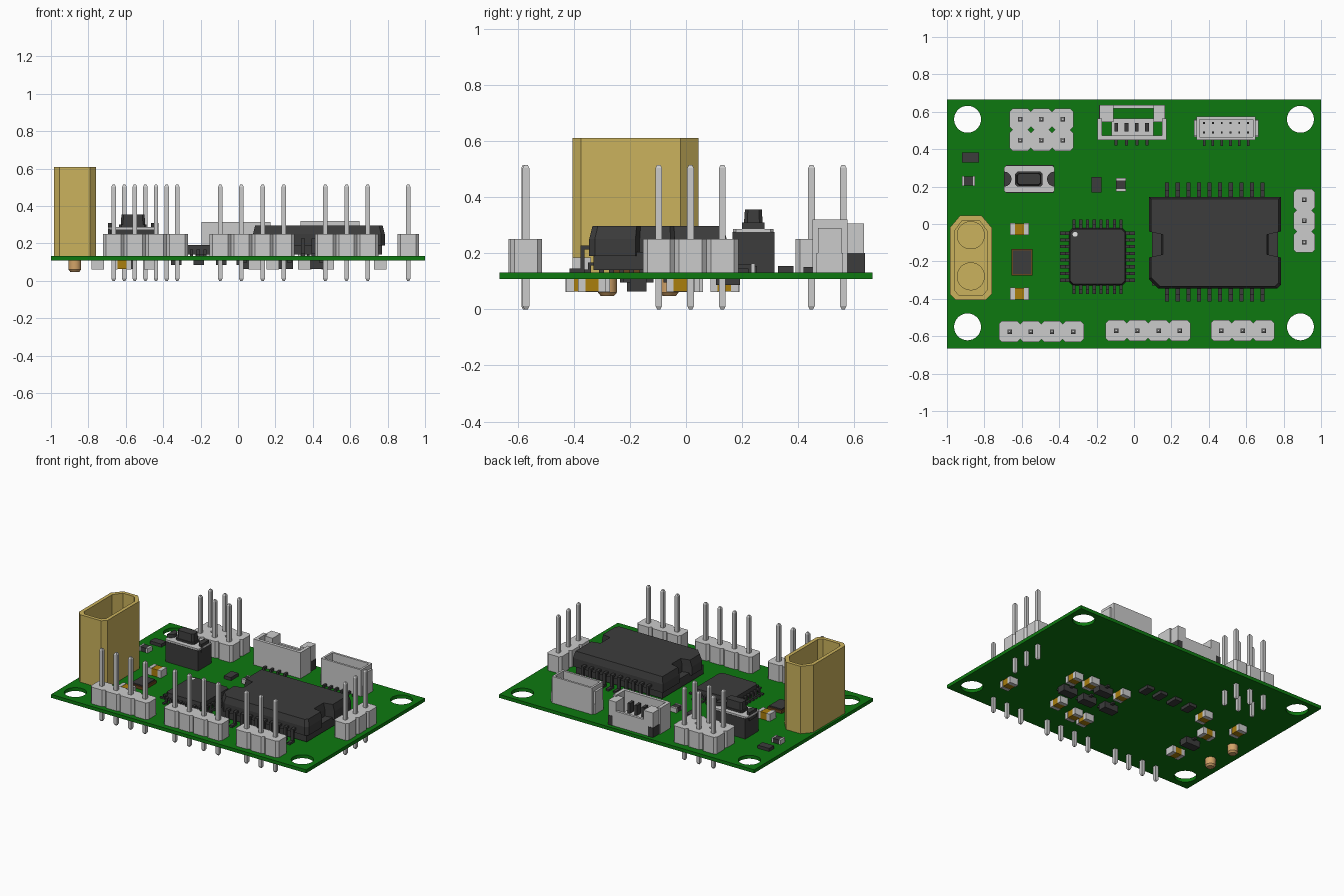
import bpy, bmesh, math
from mathutils import Matrix, Vector

if "Cube" in bpy.data.objects:
    bpy.data.objects.remove(bpy.data.objects["Cube"])

# Colours
PALETTE = {"board_green": (0.004, 0.19, 0.005), "light_grey": (0.60, 0.60, 0.60),
           "dark_plastic": (0.045, 0.045, 0.045), "yellow_shell": (0.60, 0.45, 0.11),
           "copper": (0.65, 0.37, 0.14), "amber": (0.40, 0.21, 0.004),
           "brown": (0.14, 0.06, 0.015), "white": (0.85, 0.85, 0.85)}
GREEN, LIGHT, DARK, YELLOW, COPPER, AMBER, BROWN, WHITE = range(len(PALETTE))
materials = []
for label, rgb in PALETTE.items():
    m = bpy.data.materials.new(label)
    m.use_nodes = True
    m.diffuse_color = (*rgb, 1)
    m.node_tree.nodes["Principled BSDF"].inputs["Base Color"].default_value = (*rgb, 1)
    materials.append(m)

TOP, UNDER = 0.132, 0.108


def prism(bm, pts, z0, z1, mat, inset=0.0, M=Matrix()):
    """Extrude an outline upward, drawing the top in by inset."""
    xs, ys = [p[0] for p in pts], [p[1] for p in pts]
    cx, cy = (min(xs) + max(xs)) / 2, (min(ys) + max(ys)) / 2
    sx = 1 - 2 * inset / (max(xs) - min(xs))
    sy = 1 - 2 * inset / (max(ys) - min(ys))
    low = [bm.verts.new(M @ Vector((x, y, z0))) for x, y in pts]
    high = [bm.verts.new(M @ Vector((cx + (x - cx) * sx, cy + (y - cy) * sy, z1))) for x, y in pts]
    n = len(pts)
    faces = [bm.faces.new(low[::-1]), bm.faces.new(high)]
    faces += [bm.faces.new((low[i], low[(i + 1) % n], high[(i + 1) % n], high[i])) for i in range(n)]
    for f in faces:
        f.material_index = mat


def rect(x0, x1, y0, y1, c=0.0):
    """Rectangle outline, with optional chamfered corners."""
    if not c:
        return [(x0, y0), (x1, y0), (x1, y1), (x0, y1)]
    return [(x0 + c, y0), (x1 - c, y0), (x1, y0 + c), (x1, y1 - c),
            (x1 - c, y1), (x0 + c, y1), (x0, y1 - c), (x0, y0 + c)]


def box(bm, x0, x1, y0, y1, z0, z1, mat, inset=0.0, M=Matrix()):
    prism(bm, rect(x0, x1, y0, y1), z0, z1, mat, inset, M)


def disc(bm, x, y, r, z0, z1, mat, inset=0.0, n=32):
    pts = [(x + r * math.cos(2 * math.pi * i / n), y + r * math.sin(2 * math.pi * i / n)) for i in range(n)]
    prism(bm, pts, z0, z1, mat, inset)


def finish(name, bm, smooth=False):
    bmesh.ops.recalc_face_normals(bm, faces=bm.faces[:])
    mesh = bpy.data.meshes.new(name)
    bm.to_mesh(mesh)
    bm.free()
    for m in materials:
        mesh.materials.append(m)
    ob = bpy.data.objects.new(name, mesh)
    bpy.context.collection.objects.link(ob)
    if smooth:
        bpy.ops.object.select_all(action='DESELECT')
        ob.select_set(True)
        bpy.context.view_layer.objects.active = ob
        bpy.ops.object.shade_smooth_by_angle()
    return ob


def carve(ob, cutter_bm):
    cutter = finish("cutter", cutter_bm)
    cutter.hide_render = True
    mod = ob.modifiers.new("carve", 'BOOLEAN')
    mod.operation, mod.object = 'DIFFERENCE', cutter
    dg = bpy.context.evaluated_depsgraph_get()
    mesh = bpy.data.meshes.new_from_object(ob.evaluated_get(dg))
    ob.modifiers.clear()
    ob.data = mesh
    bpy.data.objects.remove(cutter)


def leg(bm, x, y, angle, reach, height, width, t):
    """Gull-wing lead starting at a body side and pointing along angle."""
    M = Matrix.Translation((x, y, TOP)) @ Matrix.Rotation(angle, 4, 'Z')
    w = width / 2
    box(bm, -0.01, reach * 0.45, -w, w, height - t, height, DARK, 0, M)
    box(bm, reach * 0.45 - t, reach * 0.45, -w, w, 0, height - t, DARK, 0, M)
    box(bm, reach * 0.45, reach, -w, w, 0, t, DARK, 0, M)


# Circuit board with mounting holes
bm = bmesh.new()
box(bm, -1, 1, -0.665, 0.665, UNDER, TOP, GREEN)
board = finish("circuit_board", bm)
bm = bmesh.new()
for x in (-0.89, 0.89):
    for y in (-0.55, 0.56):
        disc(bm, x, y, 0.072, 0, 0.3, GREEN)
carve(board, bm)

# Pin headers
PITCH = 0.1133


def header(name, x, y, nx, ny):
    bm = bmesh.new()
    h, w = PITCH / 2, 0.012
    for i in range(nx):
        for j in range(ny):
            px, py = x + i * PITCH, y + j * PITCH
            prism(bm, rect(px - h, px + h, py - h, py + h, 0.016), TOP, 0.25, LIGHT)
            box(bm, px - w, px + w, py - w, py + w, 0.012, 0.503, LIGHT)
            box(bm, px - w, px + w, py - w, py + w, 0.503, 0.515, LIGHT, 0.006)
            box(bm, px - w, px + w, py - w, py + w, 0.012, 0, LIGHT, 0.006)
    finish(name, bm)


header("front_header_left", -0.665, -0.575, 4, 1)
header("front_header_middle", -0.095, -0.57, 4, 1)
header("front_header_right", 0.467, -0.57, 3, 1)
header("side_header", 0.91, -0.097, 1, 3)
header("double_row_header", -0.608, 0.447, 3, 2)

# Power connector: hollow shell, split pins and solder tails
bm = bmesh.new()
shell = [(-0.955, -0.405), (-0.79, -0.405), (-0.76, -0.375), (-0.76, -0.02),
         (-0.815, 0.045), (-0.93, 0.045), (-0.985, -0.02), (-0.985, -0.375)]
prism(bm, shell, TOP, 0.61, YELLOW)
power = finish("power_connector_shell", bm)
cx, cy, wall = -0.8725, -0.18, 0.025
inner = [(cx + (x - cx) * (1 - wall / 0.1125), cy + (y - cy) * (1 - wall / 0.225)) for x, y in shell]
bm = bmesh.new()
prism(bm, inner, 0.25, 0.7, YELLOW)
carve(power, bm)
for tag, y in (("front", -0.28), ("rear", -0.06)):
    bm = bmesh.new()
    disc(bm, cx, y, 0.052, 0.25, 0.55, COPPER)
    disc(bm, cx, y, 0.052, 0.55, 0.57, COPPER, 0.014)
    pin = finish("power_pin_" + tag, bm)
    for a, b in ((0.006, 0.08), (0.08, 0.006)):
        bm = bmesh.new()
        box(bm, cx - a, cx + a, y - b, y + b, 0.4, 0.7, COPPER)
        carve(pin, bm)
    bm = bmesh.new()
    disc(bm, cx, y, 0.075, 0.245, 0.3, YELLOW)
    finish("power_pin_boss_" + tag, bm, True)
    bm = bmesh.new()
    disc(bm, cx, y, 0.034, TOP, 0.06, COPPER)
    disc(bm, cx, y, 0.034, 0.06, 0.048, COPPER, 0.01)
    finish("power_solder_tail_" + tag, bm, True)

# Large driver chip: notched package with leads on two sides
bm = bmesh.new()
body = [(0.13, -0.345), (0.765, -0.345), (0.785, -0.325), (0.785, -0.18), (0.72, -0.165), (0.72, -0.055),
        (0.785, -0.04), (0.785, 0.145), (0.08, 0.145), (0.08, -0.04), (0.145, -0.055),
        (0.145, -0.165), (0.08, -0.18), (0.08, -0.295)]
box(bm, 0.095, 0.77, -0.33, 0.13, 0.14, 0.205, DARK)
prism(bm, body, 0.19, 0.25, DARK)
prism(bm, body, 0.25, 0.297, DARK, 0.012)
for i in range(10):
    x = 0.177 + i * 0.0567
    leg(bm, x, -0.345, -math.pi / 2, 0.07, 0.095, 0.022, 0.014)
    leg(bm, x, 0.145, math.pi / 2, 0.078, 0.095, 0.022, 0.014)
finish("driver_chip", bm)

# Square controller chip with leads on four sides
bm = bmesh.new()
mx, my, half = -0.195, -0.175, 0.153
prism(bm, rect(mx - half, mx + half, my - half, my + half, 0.02), 0.14, 0.192, DARK, 0.006)
disc(bm, -0.315, -0.055, 0.013, 0.19, 0.194, WHITE)
for side in range(4):
    a = side * math.pi / 2
    for i in range(8):
        s = (i - 3.5) * 0.036
        leg(bm, mx + half * math.cos(a) - s * math.sin(a),
            my + half * math.sin(a) + s * math.cos(a), a, 0.047, 0.035, 0.017, 0.01)
finish("controller_chip", bm)

# Push button
bm = bmesh.new()
box(bm, -0.685, -0.43, 0.165, 0.315, TOP, 0.275, DARK)
prism(bm, rect(-0.695, -0.425, 0.168, 0.312, 0.01), 0.275, 0.287, LIGHT)
for x0, s in ((-0.695, 1), (-0.425, -1)):
    arc = [(x0 + s * 0.04 * math.sin(t * math.pi / 10), 0.24 - 0.04 * math.cos(t * math.pi / 10)) for t in range(11)]
    prism(bm, arc, 0.25, 0.31, DARK)
prism(bm, rect(-0.635, -0.488, 0.2, 0.28, 0.012), 0.287, 0.3, DARK)
prism(bm, rect(-0.627, -0.496, 0.206, 0.274, 0.012), 0.3, 0.355, DARK, 0.004)
finish("push_button", bm)

# Wire socket with an open rear and four contacts
bm = bmesh.new()
box(bm, -0.195, 0.175, 0.45, 0.472, TOP, 0.315, LIGHT)
box(bm, -0.12, 0.105, 0.472, 0.565, TOP, 0.2, LIGHT)
for a, b in ((-0.195, -0.17), (0.15, 0.175)):
    box(bm, a, b, 0.472, 0.565, TOP, 0.315, LIGHT)
for a, b, c, d in ((-0.185, -0.11, -0.187, -0.15), (0.105, 0.165, 0.13, 0.167)):
    box(bm, a, b, 0.545, 0.635, TOP, 0.305, LIGHT)
    box(bm, c, d, 0.56, 0.637, TOP, 0.2, DARK)
box(bm, -0.11, 0.105, 0.617, 0.635, TOP, 0.24, LIGHT)
for i in range(4):
    x = -0.095 + i * 0.055
    box(bm, x - 0.01, x + 0.01, 0.495, 0.54, 0.2, 0.27, DARK)
    box(bm, x - 0.008, x + 0.008, 0.42, 0.45, TOP, 0.15, DARK)
finish("wire_socket", bm)

# Small two-row socket
bm = bmesh.new()
box(bm, 0.32, 0.665, 0.465, 0.56, TOP, 0.2, LIGHT)
for a, b in ((0.335, 0.35), (0.635, 0.65)):
    box(bm, a, b, 0.45, 0.575, 0.2, 0.32, LIGHT)
for a, b in ((0.45, 0.465), (0.56, 0.575)):
    box(bm, 0.335, 0.65, a, b, TOP, 0.32, LIGHT)
for a, b in ((0.32, 0.335), (0.65, 0.665)):
    box(bm, a, b, 0.47, 0.555, 0.2, 0.29, LIGHT)
for i in range(6):
    x = 0.375 + i * 0.047
    for y in (0.49, 0.54):
        box(bm, x - 0.005, x + 0.005, y - 0.005, y + 0.005, 0.2, 0.27, DARK)
    box(bm, x - 0.007, x + 0.007, 0.418, 0.45, TOP, 0.15, DARK)
finish("two_row_socket", bm)


# Small surface parts: a core with optional end caps, above or below the board
def chip(name, x, y, length, width, height, core, cap=0.0, along_y=False, below=False):
    bm = bmesh.new()
    M = Matrix.Translation((x, y, UNDER if below else TOP))
    if along_y:
        M = M @ Matrix.Rotation(math.pi / 2, 4, 'Z')
    s = -1 if below else 1
    l, w = length / 2, width / 2
    box(bm, cap - l, l - cap, -w, w, 0, s * height, core, 0, M)
    if cap:
        for a, b in ((-l, cap - l), (l - cap, l)):
            box(bm, a, b, -w - 0.002, w + 0.002, 0, s * (height + 0.002), LIGHT, 0, M)
    finish(name, bm)


for y in (-0.027, -0.372):
    chip("capacitor_top", -0.612, y, 0.1, 0.062, 0.05, AMBER, 0.026)
chip("resonator_base", -0.6, -0.205, 0.112, 0.14, 0.02, BROWN)
chip("resonator_lid", -0.6, -0.205, 0.096, 0.124, 0.028, DARK)
chip("diode_left", -0.875, 0.355, 0.09, 0.055, 0.022, DARK)
chip("diode_middle", -0.2, 0.21, 0.085, 0.055, 0.022, DARK, 0, True)
chip("indicator_left", -0.885, 0.23, 0.07, 0.05, 0.03, DARK, 0.012)
chip("indicator_middle", -0.07, 0.21, 0.07, 0.05, 0.03, DARK, 0.012, True)

for x, y in ((0.76, -0.335), (0.48, -0.02), (0.36, 0), (0.11, 0.01), (0.355, -0.32),
             (0.185, -0.375), (0.09, -0.38), (-0.47, 0.137), (-0.75, 0.14)):
    chip("capacitor_under", x, y, 0.1, 0.062, 0.045, AMBER, 0.026, True, True)
for y in (-0.02, -0.327):
    chip("capacitor_under", -0.62, y, 0.1, 0.062, 0.045, AMBER, 0.026, False, True)
for x in (0.02, -0.09, -0.21, -0.33):
    chip("resistor_under", x, 0.15, 0.085, 0.055, 0.022, DARK, 0, True, True)
for x, y in ((0.41, -0.17), (0.24, -0.18), (0.07, -0.17), (0.235, -0.025), (-0.62, -0.18)):
    chip("transistor_under", x, y, 0.11, 0.06, 0.045, DARK, 0, False, True)
    for dx, dy in ((-0.035, -0.04), (0.035, -0.04), (0, 0.04)):
        chip("transistor_lead", x + dx, y + dy, 0.02, 0.03, 0.012, DARK, 0, False, True)
